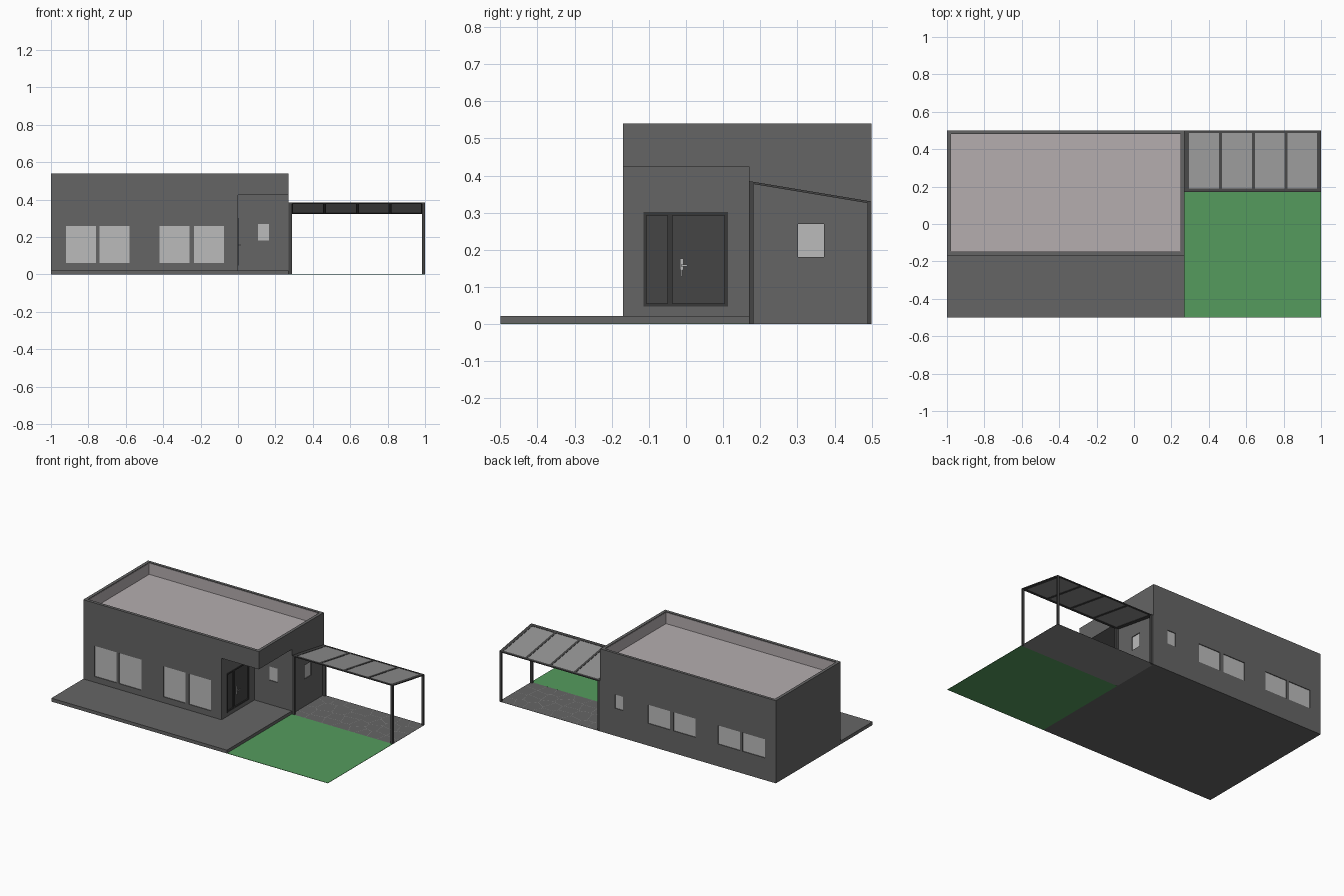
import bpy, bmesh, random
from mathutils import Vector

if "Cube" in bpy.data.objects:
    bpy.data.objects.remove(bpy.data.objects["Cube"])


def material(name, rgb):
    m = bpy.data.materials.new(name)
    m.diffuse_color = (*rgb, 1)
    m.use_nodes = True
    m.node_tree.nodes["Principled BSDF"].inputs["Base Color"].default_value = m.diffuse_color
    return m


WALL = material("wall_grey", (0.13, 0.13, 0.13))
DARK = material("dark_metal", (0.06, 0.06, 0.06))
DOOR = material("door_grey", (0.04, 0.04, 0.04))
GLASS = material("glass_grey", (0.5, 0.5, 0.5))
CANOPY = material("canopy_grey", (0.3, 0.3, 0.3))
ROOF = material("roof_pale", (0.46, 0.42, 0.43))
GREEN = material("lawn_green", (0.09, 0.33, 0.11))
GROUT = material("grout_grey", (0.25, 0.25, 0.25))


def finish(name, bm, mat):
    me = bpy.data.meshes.new(name)
    bm.to_mesh(me)
    bm.free()
    ob = bpy.data.objects.new(name, me)
    bpy.context.collection.objects.link(ob)
    if mat:
        me.materials.append(mat)
    return ob


def boxes(name, spans, mat=None, warp=None):
    """One object from boxes (x0, x1, y0, y1, z0, z1); warp moves each vertex."""
    bm = bmesh.new()
    for x0, x1, y0, y1, z0, z1 in spans:
        for v in bmesh.ops.create_cube(bm, size=1)["verts"]:
            v.co = ((x0, x1)[v.co.x > 0], (y0, y1)[v.co.y > 0], (z0, z1)[v.co.z > 0])
            if warp:
                warp(v.co)
    return finish(name, bm, mat)


def on_wall(side, p, u0, u1, z0, z1, d0, d1):
    """Box on a wall plane at p; d is the outward distance."""
    s = -1 if side == "front" else 1
    a, b = sorted((p + s * d0, p + s * d1))
    return (a, b, u0, u1, z0, z1) if side == "right" else (u0, u1, a, b, z0, z1)


def ring(side, p, u0, u1, z0, z1, t, d0, d1):
    return [on_wall(side, p, *r, d0, d1) for r in (
        (u0, u1, z0, z0 + t), (u0, u1, z1 - t, z1),
        (u0, u0 + t, z0 + t, z1 - t), (u1 - t, u1, z0 + t, z1 - t))]


# openings: name, wall side, wall plane, horizontal span, height span
pairs = [(-0.925, -0.755), (-0.745, -0.575), (-0.425, -0.255), (-0.24, -0.07)]
windows = [(f"front_window_{i}", "front", -0.17, a, b, 0.055, 0.265) for i, (a, b) in enumerate(pairs)]
windows += [(f"back_window_{i}", "back", 0.5, a, b, 0.14, 0.272) for i, (a, b) in enumerate(pairs)]
windows += [("porch_window", "front", 0.17, 0.102, 0.172, 0.175, 0.275),
            ("back_small_window", "back", 0.5, 0.1, 0.17, 0.175, 0.275),
            ("side_window", "right", 0.27, 0.297, 0.377, 0.175, 0.275)]
door = ("right", 0.0, -0.115, 0.113, 0.047, 0.302)

# house body, with porch recess, roof well and openings cut out
house = boxes("house_walls", [(-1, 0.27, -0.17, 0.5, 0, 0.54)], WALL)


def cut(spans):
    cutter = boxes("cutter", spans)
    cutter.hide_render = True
    mod = house.modifiers.new("cut", "BOOLEAN")
    mod.operation, mod.solver, mod.object = "DIFFERENCE", "EXACT", cutter
    bpy.context.view_layer.objects.active = house
    bpy.ops.object.modifier_apply(modifier=mod.name)
    bpy.data.objects.remove(cutter)


cut([(0, 0.4, -0.3, 0.17, 0.022, 0.424), (-0.98, 0.25, -0.15, 0.482, 0.46, 0.7)])
cut([on_wall(*w[1:], -0.01, 0.02) for w in windows] + [on_wall(*door, -0.01, 0.02)])

boxes("front_terrace", [(-1, 0.27, -0.5, -0.17, 0, 0.022)], WALL)
boxes("flat_roof", [(-0.98, 0.25, -0.15, 0.482, 0.455, 0.463)], ROOF)
# pale lining on the inside of the parapet
boxes("parapet_lining", [(-0.98, -0.978, -0.15, 0.482, 0.463, 0.536),
                         (0.248, 0.25, -0.15, 0.482, 0.463, 0.536),
                         (-0.978, 0.248, -0.15, -0.148, 0.463, 0.536),
                         (-0.978, 0.248, 0.48, 0.482, 0.463, 0.536)], ROOF)

# windows
for name, *w in windows:
    boxes(name + "_frame", ring(*w, 0.005, -0.01, 0), WALL)
    side, p, u0, u1, z0, z1 = w
    boxes(name + "_glass", [on_wall(side, p, u0 + .005, u1 - .005, z0 + .005, z1 - .005, -0.01, -0.005)], GLASS)

# front door with sidelight and handle
boxes("door_frame", ring(*door, 0.009, -0.01, 0.003)
      + [on_wall("right", 0, -0.05, -0.036, 0.056, 0.293, -0.01, 0.003)], DOOR)
boxes("door_leaf", [on_wall("right", 0, -0.036, 0.104, 0.056, 0.293, -0.01, -0.004)], DARK)
boxes("door_sidelight", [on_wall("right", 0, -0.106, -0.05, 0.056, 0.293, -0.01, -0.004)], DARK)
boxes("door_handle", [(-0.004, 0.001, -0.016, -0.007, 0.145, 0.177),
                      (-0.004, 0.001, -0.014, -0.009, 0.128, 0.145),
                      (0.001, 0.012, -0.014, -0.009, 0.155, 0.16),
                      (0.012, 0.016, -0.014, 0.004, 0.155, 0.16)], GLASS)


# carport: posts and a thin sloping glazed canopy
def slope(co):
    if co.z > 0.1:
        co.z += (0.17 - co.y) / 0.33 * 0.055


X0, X1, Y0, Y1, T = 0.27, 1.0, 0.17, 0.5, 0.385
for label, y in (("front", Y0), ("back", Y1 - 0.012)):
    for side, x in (("left", X0), ("right", X1 - 0.015)):
        w = 0.02 if side == "left" else 0.015
        boxes(f"{label}_{side}_post", [(x, x + w, y, y + 0.012, 0, T - 0.005)], DARK, slope)
bars = [0.463, 0.638, 0.813]
boxes("canopy_frame", [(X0, X1, Y0, Y0 + 0.02, T - .006, T), (X0, X1, Y1 - .014, Y1, T - .006, T),
                       (X0, X0 + .025, Y0 + .02, Y1 - .014, T - .006, T),
                       (X1 - .022, X1, Y0 + .02, Y1 - .014, T - .006, T)]
      + [(b - .008, b + .008, Y0 + .02, Y1 - .014, T - .006, T) for b in bars], DARK, slope)
edges = [X0 + .017] + bars + [X1 - .014]
for i in range(4):
    boxes(f"canopy_pane_{i}", [(edges[i] + .008, edges[i + 1] - .008, Y0 + .02, Y1 - .014, T - .004, T - .002)],
          CANOPY, slope)

# lawn and paving bed
boxes("lawn", [(X0, X1, -0.5, Y0, 0, 0.002)], GREEN)
boxes("paving_bed", [(X0, X1, Y0, Y1, 0, 0.001)], GROUT)

# irregular paving stones: rectangle trimmed by bisectors between seeds
random.seed(4)
seeds = [Vector((X0 + (i + random.uniform(.15, .85)) * 0.73 / 8,
                 Y0 + (j + random.uniform(.15, .85)) * 0.33 / 4, 0.002))
         for i in range(8) for j in range(4)]
stones = bmesh.new()
for s in seeds:
    bm = bmesh.new()
    bm.faces.new([bm.verts.new((x, y, 0.002)) for x, y in ((X0, Y0), (X1, Y0), (X1, Y1), (X0, Y1))])
    for o in seeds:
        if o is not s:
            n = (o - s).normalized()
            bmesh.ops.bisect_plane(bm, geom=bm.verts[:] + bm.edges[:] + bm.faces[:],
                                   plane_co=(s + o) / 2 - n * 0.001, plane_no=n, clear_outer=True)
    for f in bm.faces:
        stones.faces.new([stones.verts.new(v.co) for v in f.verts])
    bm.free()
finish("paving_stones", stones, WALL)
